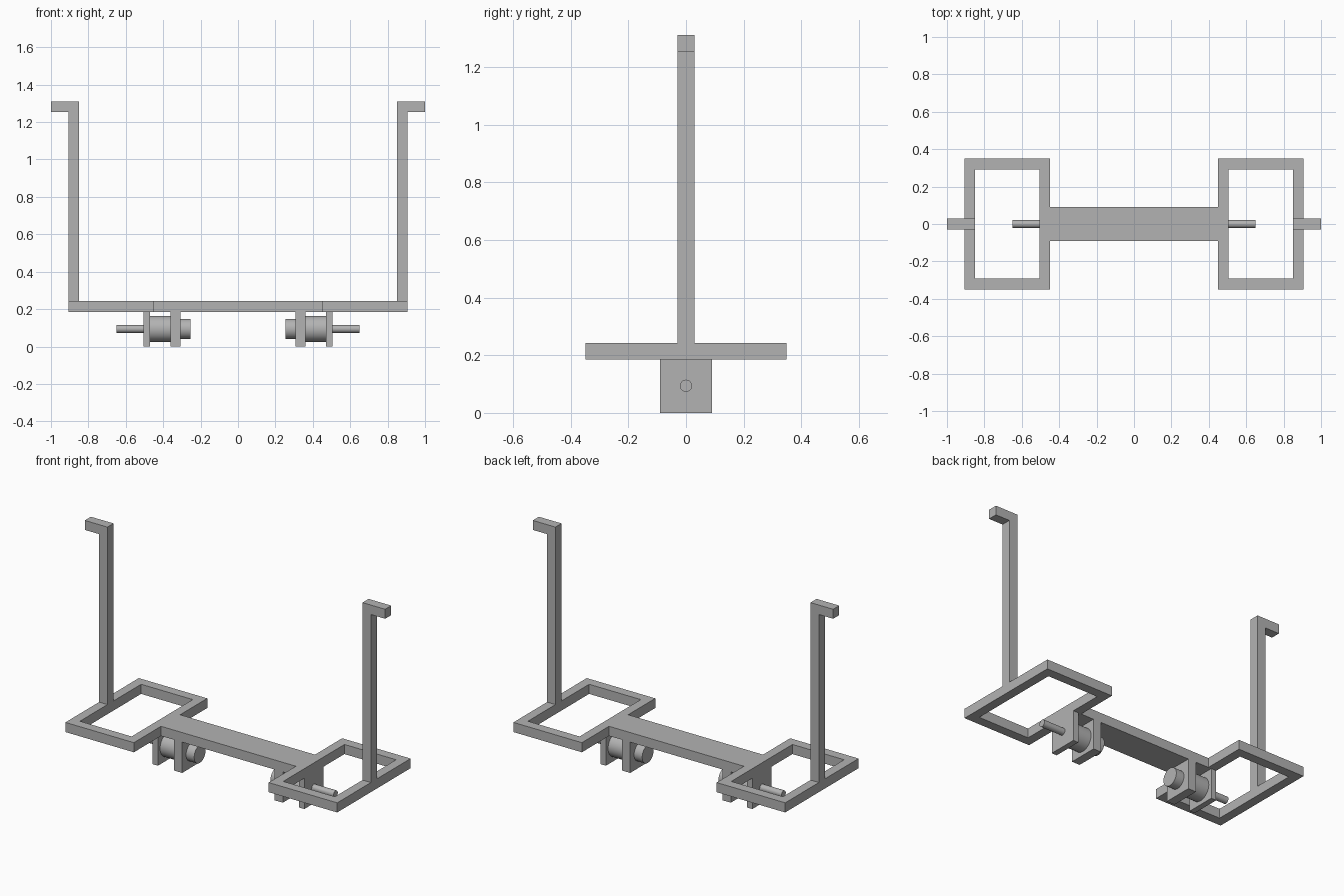
import bpy
import math

default = bpy.data.objects.get("Cube")
if default:
    bpy.data.objects.remove(default, do_unlink=True)

GREY = (0.45, 0.45, 0.45, 1.0)
grey = bpy.data.materials.new("plain grey")
grey.use_nodes = True
grey.diffuse_color = GREY
grey.node_tree.nodes["Principled BSDF"].inputs["Base Color"].default_value = GREY


def mesh_object(name, verts, faces):
    mesh = bpy.data.meshes.new(name)
    mesh.from_pydata(verts, [], faces)
    mesh.materials.append(grey)
    obj = bpy.data.objects.new(name, mesh)
    bpy.context.collection.objects.link(obj)
    return obj


def extrude(name, outline, place, low, high):
    """Solid from a closed outline; place(a, b, depth) gives the 3D point."""
    n = len(outline)
    verts = [place(a, b, d) for d in (low, high) for a, b in outline]
    faces = [tuple(reversed(range(n))), tuple(range(n, 2 * n))]
    faces += [(i, (i + 1) % n, n + (i + 1) % n, n + i) for i in range(n)]
    return recalc(mesh_object(name, verts, faces))


def recalc(obj):
    import bmesh
    bm = bmesh.new()
    bm.from_mesh(obj.data)
    bmesh.ops.recalc_face_normals(bm, faces=bm.faces)
    bm.to_mesh(obj.data)
    bm.free()
    return obj


def rect(x0, x1, y):
    return [(x0, -y), (x1, -y), (x1, y), (x0, y)]


def flat(a, b, d):
    return (a, b, d)


def frame(name, outer, inner, low, high):
    """Rectangular ring with an open middle."""
    loops = [(outer, low), (outer, high), (inner, high), (inner, low)]
    verts = [(x, y, z) for loop, z in loops for x, y in loop]
    faces = []
    for k in range(4):
        for i in range(4):
            j, m = (i + 1) % 4, (k + 1) % 4
            faces.append((4 * k + i, 4 * k + j, 4 * m + j, 4 * m + i))
    return recalc(mesh_object(name, verts, faces))


def cylinder(name, x0, x1, radius):
    bpy.ops.mesh.primitive_cylinder_add(
        vertices=48, radius=radius, depth=abs(x1 - x0),
        location=((x0 + x1) / 2, 0, AXLE_Z), rotation=(0, math.pi / 2, 0))
    obj = bpy.context.object
    obj.name = name
    obj.data.materials.append(grey)
    bpy.ops.object.shade_smooth_by_angle(angle=math.radians(40))


DECK_LOW, DECK_TOP = 0.185, 0.243
AXLE_Z = 0.094
TOP, HOOK_LOW = 1.311, 1.254
RING_IN, RING_OUT = 0.449, 0.905
POST_IN = 0.849
BAR_Y = 0.091

# Central bar joining the two ring frames
extrude("center_bar", rect(-RING_IN, RING_IN, BAR_Y), flat, DECK_LOW, DECK_TOP)

for side, s in (("left", 1), ("right", -1)):
    # Open rectangular frame
    frame(side + "_ring_frame",
          [(s * x, y) for x, y in rect(RING_IN, RING_OUT, 0.349)],
          [(s * x, y) for x, y in rect(0.505, POST_IN, 0.291)],
          DECK_LOW, DECK_TOP)

    # Upright post with its outward hook, as one profile
    profile = [(POST_IN, DECK_TOP), (RING_OUT, DECK_TOP), (RING_OUT, HOOK_LOW),
               (1.0, HOOK_LOW), (1.0, TOP), (POST_IN, TOP)]
    extrude(side + "_post", profile, lambda a, b, d: (s * a, d, b), -0.029, 0.029)

    # Bracket plates hanging below the deck
    for part, x0, x1 in (("outer", 0.47, 0.505), ("inner", 0.308, 0.362)):
        extrude(f"{side}_{part}_bracket", [(s * x, y) for x, y in rect(x0, x1, BAR_Y)],
                flat, 0, DECK_LOW)

    # Motor drum, rear cap and shaft on one axle line
    cylinder(side + "_drum", s * 0.362, s * 0.47, 0.07)
    cylinder(side + "_drum_cap", s * 0.254, s * 0.308, 0.054)
    cylinder(side + "_shaft", s * 0.505, s * 0.65, 0.021)
